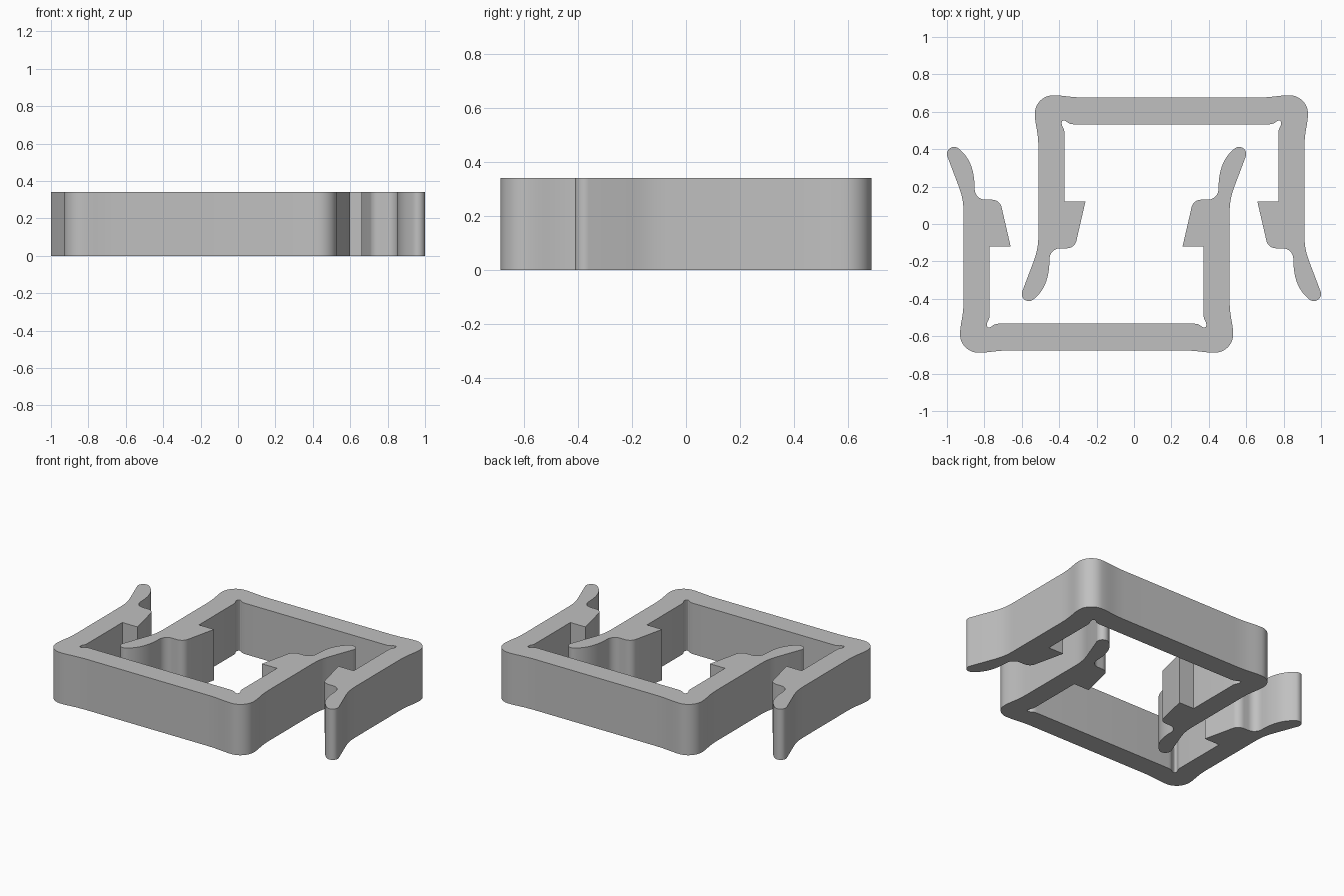
import bpy, bmesh, math
from mathutils import Vector
from mathutils.geometry import interpolate_bezier

cube = bpy.data.objects.get("Cube")
if cube:
    bpy.data.objects.remove(cube, do_unlink=True)

HEIGHT = 0.34
OFFSET = 0.2   # sideways shift of each clip

grey = bpy.data.materials.new("plain_grey")
grey.use_nodes = True
colour = (0.53, 0.53, 0.53, 1)
grey.diffuse_color = colour
grey.node_tree.nodes["Principled BSDF"].inputs["Base Color"].default_value = colour


def bend(a, b, c, d, steps=12):
    pts = interpolate_bezier(*[Vector((*p, 0)) for p in (a, b, c, d)], steps)
    return [(p.x, p.y) for p in pts]


def arc(cx, cy, r, start, end, steps=12):
    angles = [math.radians(start + (end - start) * i / steps) for i in range(steps + 1)]
    return [(cx + r * math.cos(t), cy + r * math.sin(t)) for t in angles]


def half_outline():
    # Bulged outer corner
    pts = bend((0.43, -0.675), (0.54, -0.675), (0.57, -0.688), (0.632, -0.688))
    pts += arc(0.632, -0.59, 0.098, -90, 0)
    pts += bend((0.73, -0.59), (0.73, -0.53), (0.711, -0.5), (0.711, -0.4))
    # Arm flaring out to a rounded finger tab
    pts += bend((0.711, 0.05), (0.711, 0.12), (0.72, 0.15), (0.733, 0.19))
    pts += arc(0.762, 0.374, 0.038, -20, 125)
    pts += bend((0.74, 0.405), (0.68, 0.36), (0.652, 0.29), (0.652, 0.19))
    # Fillet into the hook, then the barb
    pts += bend((0.652, 0.19), (0.652, 0.155), (0.627, 0.13), (0.594, 0.13))
    pts += bend((0.562, 0.13), (0.535, 0.13), (0.514, 0.115), (0.508, 0.09))
    pts += [(0.46, -0.119), (0.572, -0.119)]
    # Stress relief notch in the inner corner
    pts += bend((0.572, -0.49), (0.572, -0.515), (0.588, -0.52), (0.587, -0.54), 6)
    pts += bend((0.587, -0.54), (0.585, -0.558), (0.572, -0.556), (0.56, -0.547), 6)
    pts += bend((0.56, -0.547), (0.55, -0.538), (0.54, -0.533), (0.52, -0.533), 6)
    return pts


def make_clip(name, turn):
    half = half_outline()
    outline = half + [(-x, y) for x, y in reversed(half)]
    bm = bmesh.new()
    verts = [bm.verts.new((turn * (x - OFFSET), turn * y, 0)) for x, y in outline]
    base = bm.faces.new(verts)
    bmesh.ops.remove_doubles(bm, verts=bm.verts[:], dist=0.0005)
    base = bm.faces[:][0]
    top = bmesh.ops.extrude_face_region(bm, geom=[base], use_keep_orig=True)
    raised = [g for g in top["geom"] if isinstance(g, bmesh.types.BMVert)]
    bmesh.ops.translate(bm, verts=raised, vec=(0, 0, HEIGHT))
    bmesh.ops.recalc_face_normals(bm, faces=bm.faces[:])
    mesh = bpy.data.meshes.new(name)
    bm.to_mesh(mesh)
    bm.free()
    mesh.materials.append(grey)
    obj = bpy.data.objects.new(name, mesh)
    bpy.context.collection.objects.link(obj)
    bpy.ops.object.select_all(action="DESELECT")
    obj.select_set(True)
    bpy.context.view_layer.objects.active = obj
    bpy.ops.object.shade_smooth_by_angle(angle=math.radians(30))


# Two identical interlocking clips, one turned half a revolution
make_clip("front_clip", 1)
make_clip("back_clip", -1)
